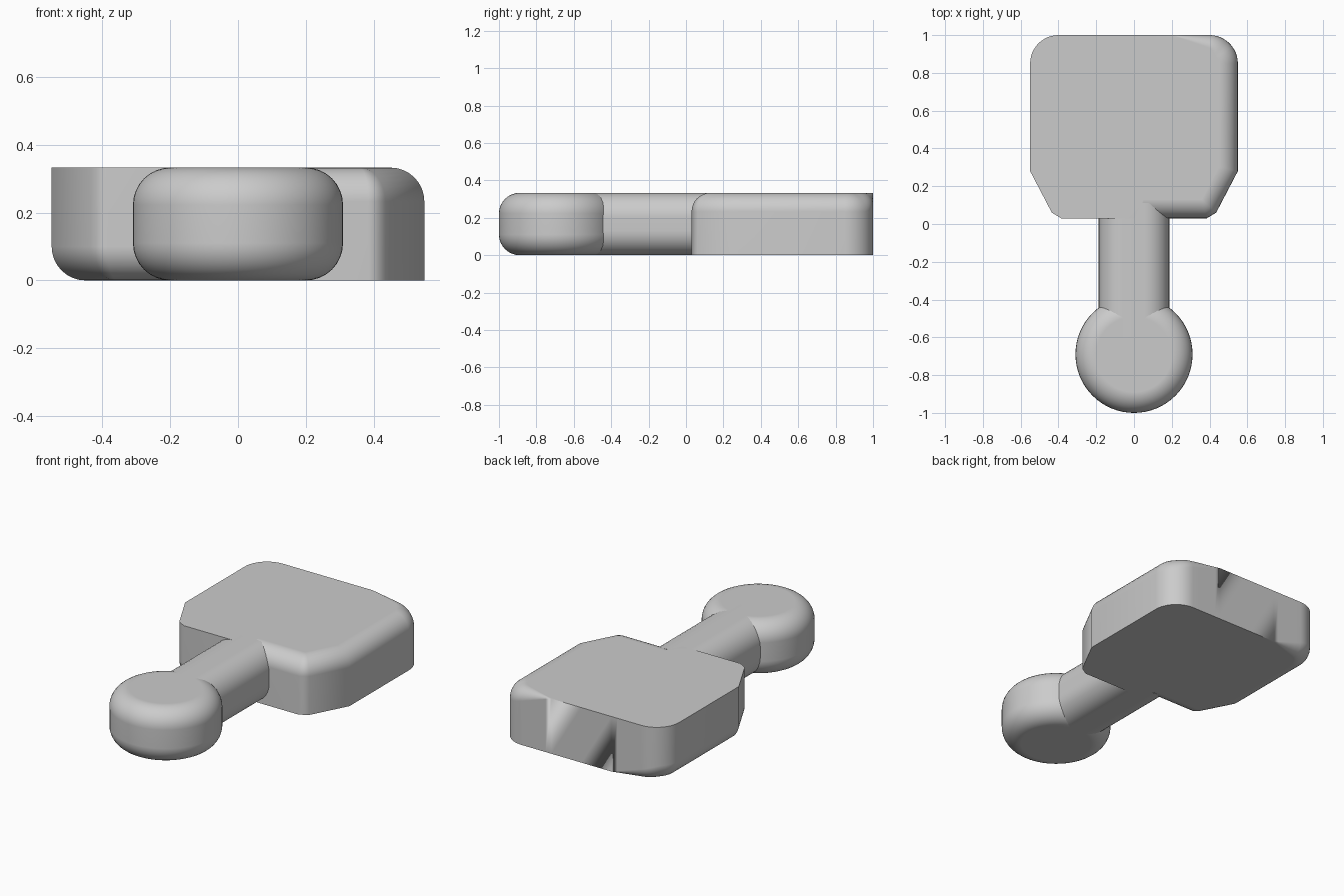
import bpy, bmesh, math
from mathutils import Vector

if "Cube" in bpy.data.objects:
    bpy.data.objects.remove(bpy.data.objects["Cube"], do_unlink=True)

HEIGHT = 0.333
STEPS = 8          # segments in each rounded edge
ROUND = 0.1        # edge rounding of the body

grey = bpy.data.materials.new("light grey")
grey.use_nodes = True
GREY = (0.6, 0.6, 0.6, 1)
grey.diffuse_color = GREY
grey.node_tree.nodes["Principled BSDF"].inputs["Base Color"].default_value = GREY


def finish(name, bm):
    bmesh.ops.remove_doubles(bm, verts=bm.verts, dist=0.0005)
    bmesh.ops.recalc_face_normals(bm, faces=bm.faces)
    mesh = bpy.data.meshes.new(name)
    bm.to_mesh(mesh)
    bm.free()
    mesh.materials.append(grey)
    obj = bpy.data.objects.new(name, mesh)
    bpy.context.collection.objects.link(obj)
    bpy.ops.object.select_all(action="DESELECT")
    obj.select_set(True)
    bpy.context.view_layer.objects.active = obj
    bpy.ops.object.shade_smooth_by_angle(angle=math.radians(40))
    weighted = obj.modifiers.new("clean shading", "WEIGHTED_NORMAL")
    weighted.keep_sharp = True
    return obj


def loft(rings):
    """Skin matching closed rings and cap both ends."""
    bm = bmesh.new()
    loops = [[bm.verts.new(p) for p in ring] for ring in rings]
    for a, b in zip(loops, loops[1:]):
        for i in range(len(a)):
            j = (i + 1) % len(a)
            bm.faces.new((a[i], a[j], b[j], b[i]))
    bm.faces.new(loops[0])
    bm.faces.new(loops[-1])
    return bm


def slab(outline, bottom_radius, top_radius):
    """Rings of a counter-clockwise outline with its own edge radius per point."""
    count = len(outline)
    inward = []
    for i, p in enumerate(outline):
        before = (p - outline[i - 1]).normalized()
        after = (outline[(i + 1) % count] - p).normalized()
        n1, n2 = Vector((-before.y, before.x)), Vector((-after.y, after.x))
        inward.append((n1 + n2) / (1 + n1.dot(n2)))

    def ring(angle, radius, top):
        points = []
        for p, n in zip(outline, inward):
            r = radius(p)
            q = p + n * r * (1 - math.cos(angle))
            z = r * (1 - math.sin(angle))
            points.append((q.x, q.y, HEIGHT - z if top else z))
        return points

    angles = [math.pi / 2 * k / STEPS for k in range(STEPS + 1)]
    return ([ring(a, bottom_radius, False) for a in reversed(angles)]
            + [ring(a, top_radius, True) for a in angles])


# Body: chamfered front corners, round back corners
half = [(0.05, 0.03), (0.385, 0.03), (0.435, 0.06), (0.55, 0.28)]
for k in range(13):
    a = math.pi / 2 * k / 12
    half.append((0.4 + 0.15 * math.cos(a), 0.85 + 0.15 * math.sin(a)))
half += [(x, 1) for x in (0.36, 0.32, 0.28, 0.24, 0.2)]
body_outline = [Vector(p) for p in [(0, 0.03)] + half + [(0, 1)]]
body_outline += [Vector((-x, y)) for x, y in reversed(half)]


def left_radius(p):
    """Rounding on the left half, fading out past the back corner."""
    if p.x < 0.01:
        return 0
    if p.y < 0.84:
        return ROUND
    return ROUND * min(1, max(0, (p.x - 0.2) / 0.3))


def right_radius(p):
    return left_radius(Vector((-p.x, p.y)))


finish("body", loft(slab(body_outline, right_radius, left_radius)))

# Stem: rounded bar running from the head into the body
section = []
for sx, sz, start in ((1, 1, 0), (-1, 1, 1), (-1, -1, 2), (1, -1, 3)):
    for k in range(STEPS + 1):
        a = math.pi / 2 * (start + k / STEPS)
        section.append((sx * 0.057 + 0.13 * math.cos(a),
                        HEIGHT / 2 + sz * 0.0365 + 0.13 * math.sin(a)))
finish("stem", loft([[(x, y, z) for x, z in section] for y in (-0.6, 0.11)]))

# Head: thick disc with rounded rims
head_outline = [Vector((0.31 * math.cos(a), -0.69 + 0.31 * math.sin(a)))
                for a in (math.tau * k / 64 for k in range(64))]
finish("head", loft(slab(head_outline, lambda p: 0.11, lambda p: 0.11)))
